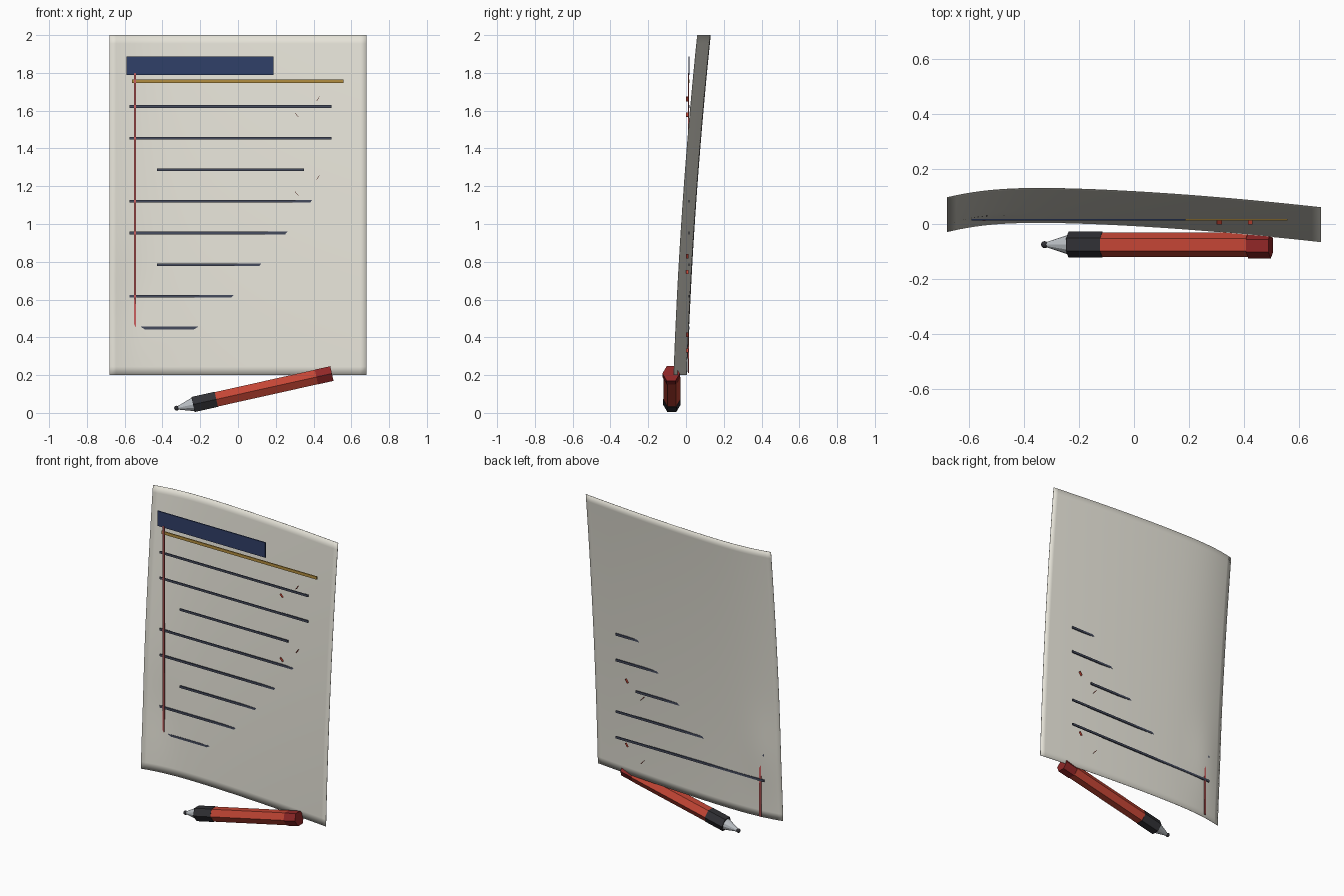
import bpy, math
from mathutils import Vector

if "Cube" in bpy.data.objects:
    bpy.data.objects.remove(bpy.data.objects["Cube"])

def material(name, rgb):
    m = bpy.data.materials.new(name)
    m.diffuse_color = (*rgb, 1)
    m.use_nodes = True
    m.node_tree.nodes["Principled BSDF"].inputs["Base Color"].default_value = m.diffuse_color
    return m

PAPER = material("paper", (0.78, 0.76, 0.68))
NAVY = material("navy", (0.03, 0.05, 0.14))
GOLD = material("gold", (0.45, 0.27, 0.05))
INK = material("ink", (0.06, 0.07, 0.11))
PINK = material("margin_red", (0.60, 0.12, 0.12))
RED = material("pen_red", (0.55, 0.06, 0.035))
DARK_RED = material("cap_red", (0.28, 0.02, 0.02))
BLACK = material("grip_black", (0.03, 0.03, 0.035))
STEEL = material("steel", (0.5, 0.53, 0.56))

def mesh_object(name, verts, faces, mat):
    me = bpy.data.meshes.new(name)
    me.from_pydata(verts, [], faces)
    me.materials.append(mat)
    ob = bpy.data.objects.new(name, me)
    bpy.context.collection.objects.link(ob)
    return ob

def box(name, x0, x1, y0, y1, z0, z1, mat, tilt=0):
    bpy.ops.mesh.primitive_cube_add(size=1, location=((x0+x1)/2, (y0+y1)/2, (z0+z1)/2))
    ob = bpy.context.object
    ob.name = name
    ob.scale = (x1-x0, y1-y0, z1-z0)
    ob.rotation_euler.y = tilt
    ob.data.materials.append(mat)
    return ob

# Curled paper sheet: crest left of centre, leaning back towards the top
def sheet_y(x, z):
    s, t = x + 0.33, z - 0.2
    curl = -0.069 * s**1.6 if s > 0 else -0.034 * (-s / 0.35)**2.5
    lean = 0.005 + 0.0353 * t + 0.019 * t * t
    bulge = 0.008 * math.exp(-((x + 0.57) / 0.12)**2 - ((z - 0.6) / 0.25)**2)
    return curl + lean + bulge

NX, NZ = 40, 40
verts = []
for j in range(NZ + 1):
    for i in range(NX + 1):
        x, z = -0.68 + 1.36 * i / NX, 0.2 + 1.8 * j / NZ
        verts.append((x, sheet_y(x, z), z))
W = NX + 1
faces = [(j*W+i, j*W+i+1, (j+1)*W+i+1, (j+1)*W+i) for j in range(NZ) for i in range(NX)]
sheet = mesh_object("paper_sheet", verts, faces, PAPER)
sheet.data.shade_smooth()
solid = sheet.modifiers.new("thickness", 'SOLIDIFY')
solid.thickness = 0.002
solid.offset = 0

# Heading bar, gold rule and margin line, all in one flat plane
YA, YB = 0.012, 0.019
box("heading_bar", -0.59, 0.188, YA, YB, 1.79, 1.888, NAVY)
box("gold_rule", -0.56, 0.558, YA, YB, 1.746, 1.765, GOLD)
box("margin_line", -0.551, -0.539, YA - 0.002, YB - 0.002, 0.21, 1.8, PINK)

# Eight writing lines, every third one indented
for k in range(8):
    z = 1.622 - 0.1675 * k
    x0, x1 = (-0.43, 0.35) if k % 3 == 2 else (-0.575, 0.495)
    box(f"writing_line_{k+1}", x0, x1, YA, YB, z - 0.007, z + 0.007, INK)

# Tick marks: two thin slivers each
for k in range(4):
    z = 1.62 - 0.416 * k
    for part, x, dz, tilt in (("short", 0.31, -0.042, 0.85), ("long", 0.423, 0.042, -1.0)):
        box(f"tick_{k+1}_{part}", x - 0.014, x + 0.014, -0.001, 0.013,
            z + dz - 0.001, z + dz + 0.001, RED, tilt)

# Pen along a slanted axis; t is distance in x from the tip
TIP = Vector((-0.325, -0.075, 0.025))
AXIS = Vector((1, 0, 0.223)).normalized()
SIDE = Vector((0, 1, 0))
UP = AXIS.cross(SIDE).normalized()

def pen_part(name, x0, x1, r0, r1, mat, sides=6, dy=0):
    verts = []
    for x, r in ((x0, r0), (x1, r1)):
        c = TIP + AXIS * ((x - TIP.x) / AXIS.x) + SIDE * dy
        for k in range(sides):
            a = math.tau * k / sides
            verts.append(c + (SIDE * math.cos(a) + UP * math.sin(a)) * r)
    n = sides
    faces = [(k, (k+1) % n, n + (k+1) % n, n + k) for k in range(n)]
    faces += [tuple(reversed(range(n))), tuple(range(n, 2*n))]
    return mesh_object(name, verts, faces, mat)

pen_part("pen_nose", -0.322, -0.238, 0.008, 0.036, STEEL, 12)
pen_part("pen_grip", -0.238, -0.115, 0.047, 0.047, BLACK)
pen_part("pen_body", -0.115, 0.415, 0.045, 0.045, RED)
pen_part("pen_cap", 0.415, 0.497, 0.046, 0.046, DARK_RED, dy=-0.004)

# Ball tip
bpy.ops.mesh.primitive_uv_sphere_add(segments=12, ring_count=8, radius=0.013, location=TIP)
ball = bpy.context.object
ball.name = "pen_ball_tip"
ball.data.materials.append(BLACK)
ball.data.shade_smooth()
